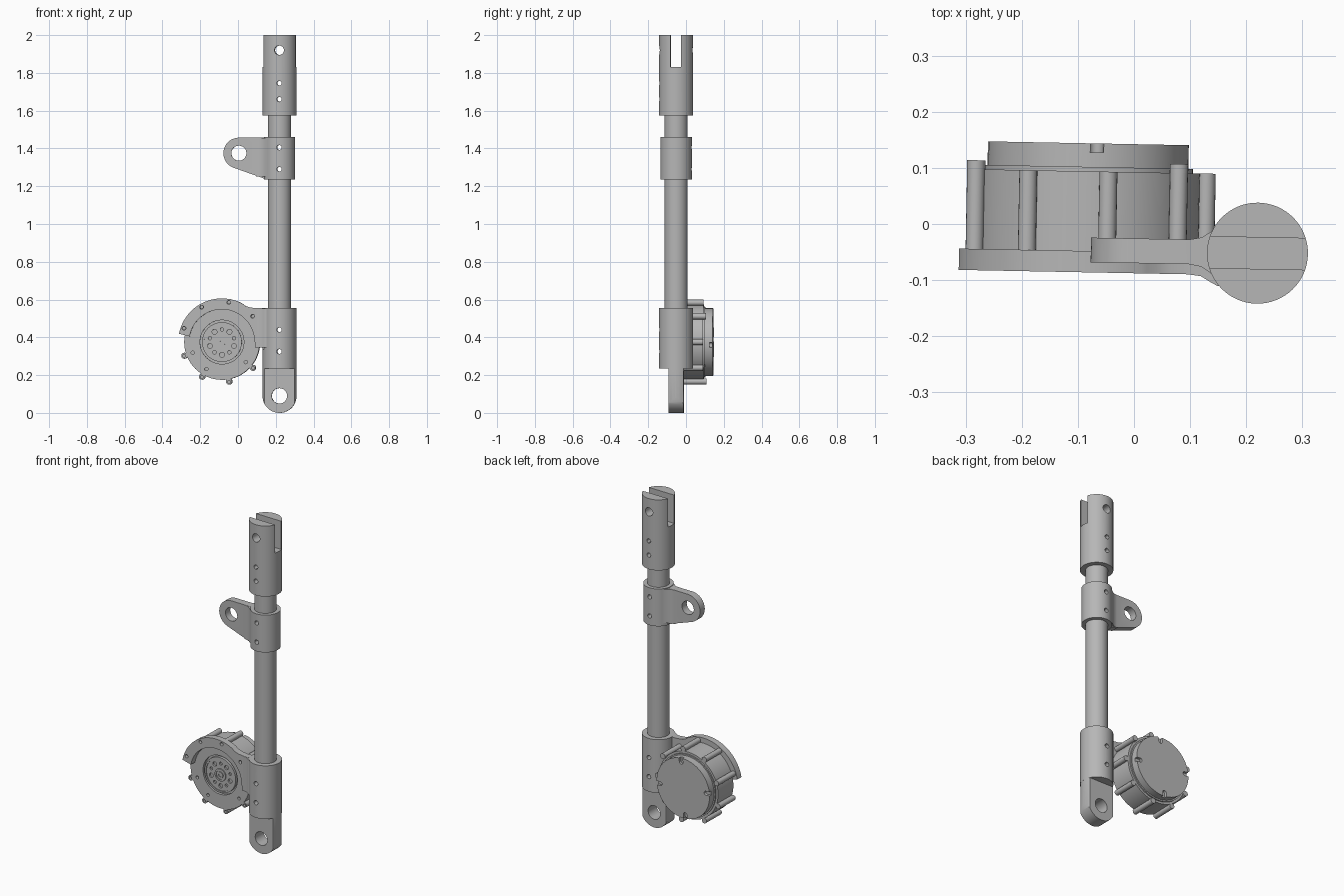
import bpy, bmesh
from math import cos, sin, radians
from mathutils import Matrix

if "Cube" in bpy.data.objects:
    bpy.data.objects.remove(bpy.data.objects["Cube"])

metal = bpy.data.materials.new("grey_metal")
metal.use_nodes = True
GREY = (0.47, 0.47, 0.47, 1)
metal.diffuse_color = GREY
metal.node_tree.nodes["Principled BSDF"].inputs["Base Color"].default_value = GREY

parts = []
MX, MZ = -0.305, 0.375            # motor axis, measured from the tube axis


def arc(cx, cy, r, a, b, n=24):
    """Points on an arc from angle a to b in degrees, both included."""
    return [(cx + r * cos(radians(a + (b - a) * i / n)),
             cy + r * sin(radians(a + (b - a) * i / n))) for i in range(n + 1)]


def circle(cx, cy, r, n=48):
    return arc(cx, cy, r, 0, 360, n)[:-1]


def prism(name, outline, lo, hi, axis="Y", keep=True):
    """Extrude a closed outline along Y (outline in XZ) or Z (outline in XY)."""
    bm = bmesh.new()
    base = [bm.verts.new((u, lo, v) if axis == "Y" else (u, v, lo)) for u, v in outline]
    face = bm.faces.new(base)
    new = bmesh.ops.extrude_face_region(bm, geom=[face])["geom"]
    step = (0, hi - lo, 0) if axis == "Y" else (0, 0, hi - lo)
    bmesh.ops.translate(bm, vec=step, verts=[g for g in new if isinstance(g, bmesh.types.BMVert)])
    bmesh.ops.recalc_face_normals(bm, faces=bm.faces)
    mesh = bpy.data.meshes.new(name)
    bm.to_mesh(mesh)
    bm.free()
    mesh.materials.append(metal)
    ob = bpy.data.objects.new(name, mesh)
    bpy.context.collection.objects.link(ob)
    if keep:
        parts.append(ob)
    return ob


def rod(name, r, lo, hi):
    return prism(name, circle(0, 0, r, 64), lo, hi, "Z")


def combine(ob, outline, lo, hi, axis="Y", mode="DIFFERENCE"):
    """Boolean an extruded outline into ob, then drop the cutter."""
    tool = prism("cutter", outline, lo, hi, axis, keep=False)
    mod = ob.modifiers.new("cut", "BOOLEAN")
    mod.operation, mod.solver, mod.object = mode, "EXACT", tool
    bpy.context.view_layer.objects.active = ob
    bpy.ops.object.modifier_apply(modifier=mod.name)
    bpy.data.objects.remove(tool)


def drill(ob, heights, r=0.013, x=0):
    for z in heights:
        combine(ob, circle(x, z, r, 24), -0.3, 0.3)


def polar(angle, r):
    return MX + r * cos(radians(angle)), MZ + r * sin(radians(angle))


# Central tube and the slotted top sleeve
PINS_TOP, PINS_MID, PINS_LOW = (1.66, 1.745), (1.29, 1.405), (0.325, 0.44)
tube = rod("main_tube", 0.061, 0.26, 1.6)
drill(tube, PINS_MID + PINS_LOW)

top = rod("top_sleeve", 0.09, 1.575, 2.0)
combine(top, [(-0.2, 1.83), (0.2, 1.83), (0.2, 2.1), (-0.2, 2.1)], -0.028, 0.028)
drill(top, PINS_TOP)
drill(top, [1.92], 0.025)

# Middle collar with its ear
collar = rod("middle_collar", 0.083, 1.235, 1.46)
ear = [(-0.03, 1.457)] + arc(-0.215, 1.375, 0.082, 90, 248) + [(-0.08, 1.24), (-0.03, 1.24)]
combine(collar, ear, -0.022, 0.022, mode="UNION")
side = [(-0.125, 0.0215), (-0.1, 0.026), (-0.083, 0.037), (-0.066, 0.05), (-0.03, 0.05)]
fillet = side + [(x, -y) for x, y in reversed(side)]
combine(collar, fillet, 1.252, 1.456, "Z", "UNION")
drill(collar, PINS_MID)
drill(collar, [1.375], 0.04, -0.215)

# Bottom sleeve and its flat eyelet tongue
low = rod("bottom_sleeve", 0.09, 0.235, 0.555)
drill(low, PINS_LOW)
tongue = prism("bottom_tongue", arc(0, 0.09, 0.09, 180, 360) + [(0.09, 0.24), (-0.09, 0.24)], -0.04, 0.04)
combine(tongue, circle(0, 0, 0.0895, 64), -0.1, 0.3, "Z", "INTERSECT")
drill(tongue, [0.09], 0.041)

# Curved bracket holding the motor
outline = (arc(MX, MZ, 0.231, 169, 62, 40)
           + [(-0.18, 0.566), (-0.155, 0.558), (-0.12, 0.554), (-0.03, 0.554)]
           + [(-0.03, 0.33), (-0.085, 0.335), (-0.1, 0.355)]
           + arc(MX, MZ, 0.173, 0, 170, 48))
bracket = prism("motor_bracket", outline, -0.04, -0.002)
for a in (40, 80, 120, 160):
    combine(bracket, circle(*polar(a, 0.213), 0.01, 16), -0.1, 0.1)
prism("bracket_fillet", [(-0.13, -0.039), (-0.1, -0.043), (-0.083, -0.053), (-0.07, -0.06),
                         (-0.03, -0.06), (-0.03, -0.03), (-0.13, -0.03)], 0.345, 0.553, "Z")

# Motor housing with a recess around the rotor
body = prism("motor_housing", circle(MX, MZ, 0.2, 72), -0.002, 0.14)
combine(body, circle(MX, MZ, 0.116, 64), -0.05, 0.014)
for a in (200, 240, 320):
    combine(body, circle(*polar(a, 0.165), 0.009, 16), -0.05, 0.015)

# Lugs around the housing, three of them with raised heads
for i in range(9):
    a = 40 * i
    lug = prism("housing_lug", circle(*polar(a, 0.212), 0.016, 20), -0.002, 0.14)
    combine(lug, circle(*polar(a, 0.214), 0.008, 16), -0.05, 0.02)
    if i % 3 == 1:
        prism("lug_head", circle(*polar(a, 0.212), 0.0165, 20), 0.14, 0.156)

# Back cap with four rim notches
prism("cap_step", circle(MX, MZ, 0.187, 72), 0.138, 0.148)
cap = prism("motor_cap", circle(MX, MZ, 0.179, 72), 0.14, 0.19)
for k in range(4):
    a = 90 * k - 5
    c, s = cos(radians(a)), sin(radians(a))
    slot = arc(0.155, 0, 0.012, 90, 270, 10) + [(0.22, -0.012), (0.22, 0.012)]
    combine(cap, [(MX + c * u - s * v, MZ + s * u + c * v) for u, v in slot], 0.174, 0.25)

# Rotor disc with a ring of holes, raised rim and hub
rotor = prism("rotor_disc", circle(MX, MZ, 0.105, 64), 0.002, 0.02)
for i in range(10):
    combine(rotor, circle(*polar(36 * i + 18, 0.067), 0.013 if i % 2 else 0.009, 20), -0.05, 0.012)
rim = prism("rotor_rim", circle(MX, MZ, 0.105, 64), -0.003, 0.004)
combine(rim, circle(MX, MZ, 0.095, 64), -0.05, 0.05)
hub = prism("rotor_hub", circle(MX, MZ, 0.037, 32), -0.004, 0.01)
combine(hub, circle(MX, MZ, 0.027, 32), -0.05, 0.001)
boss = prism("rotor_boss", circle(MX, MZ, 0.019, 24), -0.004, 0.005)
combine(boss, circle(MX, MZ, 0.01, 24), -0.05, 0.002)

# Place the assembly and smooth the round sides
place = Matrix.Translation((0.22, -0.052, 0)) @ Matrix.Rotation(radians(-1.1), 4, "Z")
bpy.ops.object.select_all(action="DESELECT")
for ob in parts:
    ob.data.transform(place)
    ob.select_set(True)
bpy.context.view_layer.objects.active = body
bpy.ops.object.shade_smooth_by_angle(angle=radians(30))
